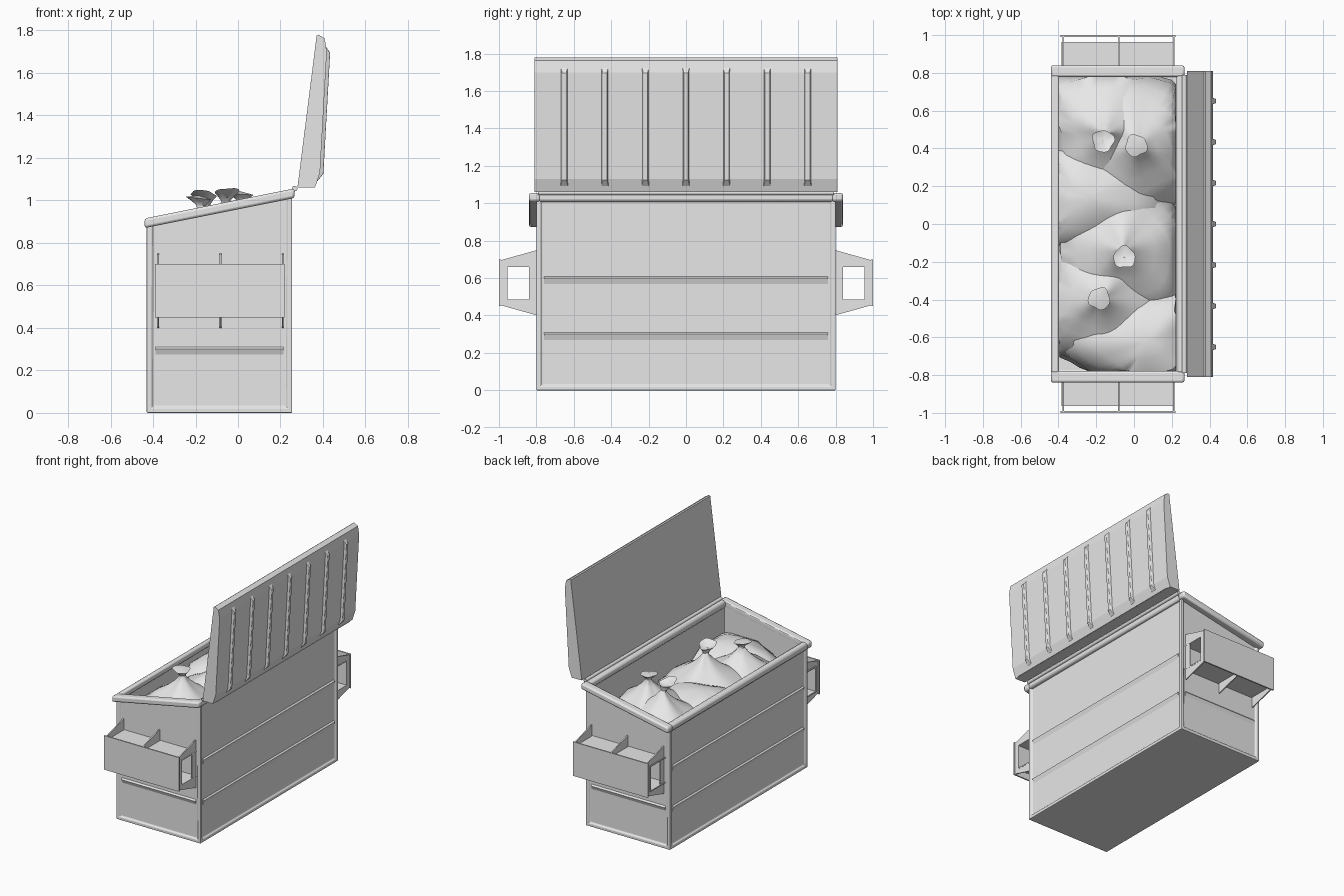
import bpy, bmesh, math
from mathutils import Vector

cube = bpy.data.objects.get("Cube")
if cube:
    bpy.data.objects.remove(cube, do_unlink=True)

grey = bpy.data.materials.new("light_grey")
grey.use_nodes = True
grey.diffuse_color = (0.8, 0.8, 0.8, 1)
grey.node_tree.nodes["Principled BSDF"].inputs["Base Color"].default_value = (0.8, 0.8, 0.8, 1)

X0, X1, Y = -0.43, 0.255, 0.80      # body footprint
SLOPE = 0.2                         # slant of the opening
PANEL = 0.01                        # depth of the recessed wall panels


def finish(name, bm, bevel=0, mirror=False, smooth=None, segments=2):
    bmesh.ops.recalc_face_normals(bm, faces=bm.faces)
    mesh = bpy.data.meshes.new(name)
    bm.to_mesh(mesh)
    bm.free()
    mesh.materials.append(grey)
    ob = bpy.data.objects.new(name, mesh)
    bpy.context.collection.objects.link(ob)
    if smooth:
        bpy.ops.object.select_all(action="DESELECT")
        ob.select_set(True)
        bpy.context.view_layer.objects.active = ob
        bpy.ops.object.shade_smooth_by_angle(angle=math.radians(smooth))
    if bevel:
        mod = ob.modifiers.new("Bevel", "BEVEL")
        mod.width, mod.segments = bevel, segments
        mod.limit_method = "ANGLE"
        mod.angle_limit = math.radians(50)
    if mirror:
        mod = ob.modifiers.new("Mirror", "MIRROR")
        mod.use_axis = (False, True, False)
    return ob


def box_bm(x0, x1, y0, y1, z0, z1):
    bm = bmesh.new()
    bmesh.ops.create_cube(bm, size=1)
    for v in bm.verts:
        v.co = Vector((x1 if v.co.x > 0 else x0,
                       y1 if v.co.y > 0 else y0,
                       z1 if v.co.z > 0 else z0))
    return bm


def prism_bm(points, axis, a, b):
    """Extrude a profile (p, z) along x or y from a to b."""
    bm = bmesh.new()
    rings = [[bm.verts.new((t, p, z) if axis == "x" else (p, t, z)) for p, z in points]
             for t in (a, b)]
    n = len(points)
    for i in range(n):
        j = (i + 1) % n
        bm.faces.new((rings[0][i], rings[0][j], rings[1][j], rings[1][i]))
    for ring in rings:
        bm.faces.new(ring)
    bmesh.ops.recalc_face_normals(bm, faces=bm.faces)
    return bm


# Body: slanted hollow box with recessed wall panels
bm = box_bm(X0, X1, -Y, Y, 0, 1)
for v in bm.verts:
    if v.co.z > 0.5:
        v.co.z += SLOPE * v.co.x
bm.normal_update()
walls = [f for f in bm.faces if abs(f.normal.z) < 0.1]
top = max(bm.faces, key=lambda f: f.normal.z)
bmesh.ops.inset_individual(bm, faces=walls, thickness=0.033)
bmesh.ops.inset_individual(bm, faces=walls, thickness=0.008, depth=-PANEL)
bmesh.ops.inset_individual(bm, faces=[top], thickness=0.03)
floor = bmesh.ops.extrude_discrete_faces(bm, faces=[top])["faces"][0]
for v in floor.verts:
    v.co.z = 0.05
finish("body", bm, bevel=0.005)

# Horizontal stiffening creases on the walls
for side, wall, s in (("left", X1, 1), ("right", X0, -1)):
    for level, z in (("lower", 0.3), ("upper", 0.6)):
        inner = wall - s * (PANEL + 0.004)
        bm = prism_bm([(inner, z + 0.012), (wall, z), (inner, z - 0.045)], "y", -0.76, 0.76)
        finish(f"{side}_{level}_crease", bm)
inner = Y - PANEL - 0.004
bm = prism_bm([(inner, 0.315), (Y, 0.30), (inner, 0.265)], "x", X0 + 0.042, X1 - 0.042)
finish("end_creases", bm, mirror=True)


# Slanted rim around the opening
def rail(name, x0, x1, y0, y1, mirror=False):
    bm = box_bm(x0, x1, y0, y1, 0.958, 1.003)
    for v in bm.verts:
        v.co.z += SLOPE * v.co.x
    finish(name, bm, bevel=0.012, mirror=mirror, smooth=40)


rail("right_rim", -0.44, -0.397, -0.79, 0.79)
rail("left_rim", 0.225, 0.267, -0.79, 0.79)
rail("end_rims", -0.44, 0.267, 0.778, 0.84, mirror=True)

# Hinge rod
bm = prism_bm([(0.267 + 0.013 * math.cos(i * math.tau / 12),
                1.056 + 0.013 * math.sin(i * math.tau / 12)) for i in range(12)],
              "y", -0.79, 0.79)
finish("hinge_rod", bm, smooth=40)

# Fork pockets at both ends: outer plate, shelves and pierced gussets
finish("pocket_outer_plates", box_bm(-0.39, 0.22, 0.99, 1.0, 0.45, 0.70), mirror=True)
finish("pocket_top_shelves", box_bm(-0.385, 0.215, 0.79, 0.96, 0.66, 0.668), mirror=True)
finish("pocket_bottom_shelves", box_bm(-0.385, 0.215, 0.79, 0.96, 0.477, 0.485), mirror=True)
finish("pocket_inner_walls", box_bm(-0.385, 0.215, 0.955, 0.963, 0.477, 0.668), mirror=True)
OUTER = [(0.795, 0.40), (0.992, 0.455), (0.992, 0.695), (0.795, 0.75)]
HOLE = [(0.84, 0.485), (0.955, 0.485), (0.955, 0.66), (0.84, 0.66)]
for label, x in (("right", -0.375), ("middle", -0.082), ("left", 0.21)):
    bm = bmesh.new()
    out, hole = ([bm.verts.new((x, y, z)) for y, z in loop] for loop in (OUTER, HOLE))
    for i in range(4):
        j = (i + 1) % 4
        bm.faces.new((out[i], out[j], hole[j], hole[i]))
    ob = finish(f"{label}_gussets", bm)
    mod = ob.modifiers.new("Thickness", "SOLIDIFY")
    mod.thickness, mod.offset = 0.008, 0
    ob.modifiers.new("Mirror", "MIRROR").use_axis = (False, True, False)


# Open lid: hollow pan standing on the hinge
def lid_back(z):
    return 0.386 + (z - 1.13) * 0.056


LID = [(0.28, 1.062), (0.362, 1.06), (lid_back(1.13), 1.13), (lid_back(1.70), 1.70),
       (0.408, 1.762), (0.378, 1.78), (0.37, 1.775)]
bm = prism_bm(LID, "y", -0.81, 0.81)
mouth = min(bm.faces, key=lambda f: f.calc_center_median().x)
bmesh.ops.inset_individual(bm, faces=[mouth], thickness=0.012)
bmesh.ops.inset_individual(bm, faces=[mouth], thickness=0.04)
for v in mouth.verts:
    v.co.x = lid_back(v.co.z) - 0.014
finish("lid", bm, bevel=0.004)

# Seven tapered ribs on the outside of the lid
for k in range(-3, 4):
    bm = box_bm(-0.01, 0.016, -0.02, 0.02, 1.09, 1.73)
    for v in bm.verts:
        if v.co.x > 0:
            v.co.y *= 0.55
            v.co.z += 0.035 if v.co.z < 1.4 else -0.035
        v.co.x += lid_back(v.co.z)
        v.co.y += k * 0.217
    finish(f"lid_rib_{k + 4}", bm, bevel=0.003)

# Rubbish bags: pleated heaps pressed against the walls, some with tied necks
HEAP = [(0.42, -0.50), (0.40, -0.33), (0.33, -0.215), (0.25, -0.165), (0.17, -0.125),
        (0.10, -0.08), (0.05, -0.035), (0.022, 0)]
FLARE = [(0.022, 0.012), (0.04, 0.03), (0.058, 0.045)]
DOME = [(0.42, -0.4), (0.40, -0.2), (0.34, -0.1), (0.24, -0.045), (0.12, -0.012), (0.04, 0)]


def bag(name, x, y, z, profile, phase, tilt=(0, 0), cap=0, stretch=1):
    bm = bmesh.new()
    n = 40
    rings = []
    for r, h in profile:
        ring = []
        for i in range(n):
            a = i * math.tau / n
            lump = 1 + 0.07 * math.sin(3 * a + phase) + 0.05 * math.sin(5 * a + 2 * phase)
            up = max(h, 0)
            px = x + r * lump * math.cos(a) + tilt[0] * up
            py = y + r * lump * stretch * math.sin(a) + tilt[1] * up
            pz = z + h
            if up:      # lean the open end of the neck
                pz += 0.35 * ((px - x) * tilt[0] + (py - y) * tilt[1])
            ring.append(bm.verts.new((min(max(px, X0 + 0.028), X1 - 0.033),
                                      min(max(py, 0.022 - Y), Y - 0.022), pz)))
        rings.append(ring)
    for low, high in zip(rings, rings[1:]):
        for i in range(n):
            j = (i + 1) % n
            bm.faces.new((low[i], low[j], high[j], high[i]))
    centre = sum((v.co for v in rings[-1]), Vector()) / n
    tip = bm.verts.new(centre + Vector((0, 0, cap)))
    for i in range(n):
        bm.faces.new((rings[-1][i], rings[-1][(i + 1) % n], tip))
    finish(name, bm, smooth=50)


bag("bag_back", -0.15, 0.48, 0.97, HEAP + FLARE, 0.4, (-0.3, -0.9), -0.03)
bag("bag_back_left", 0.02, 0.41, 0.985, HEAP + FLARE, 1.9, (-0.2, 0.1), 0.012)
bag("bag_centre", -0.06, -0.14, 0.985, HEAP + FLARE, 3.1, (0.2, -0.8), -0.03)
bag("bag_front_right", -0.17, -0.40, 0.965, HEAP + FLARE, 4.4, (-0.3, 0.1), 0.012)
bag("bag_middle_right", -0.24, 0.14, 0.885, DOME, 2.2, stretch=0.7)
bag("bag_front", 0.06, -0.62, 0.875, DOME, 5.3, stretch=0.75)
